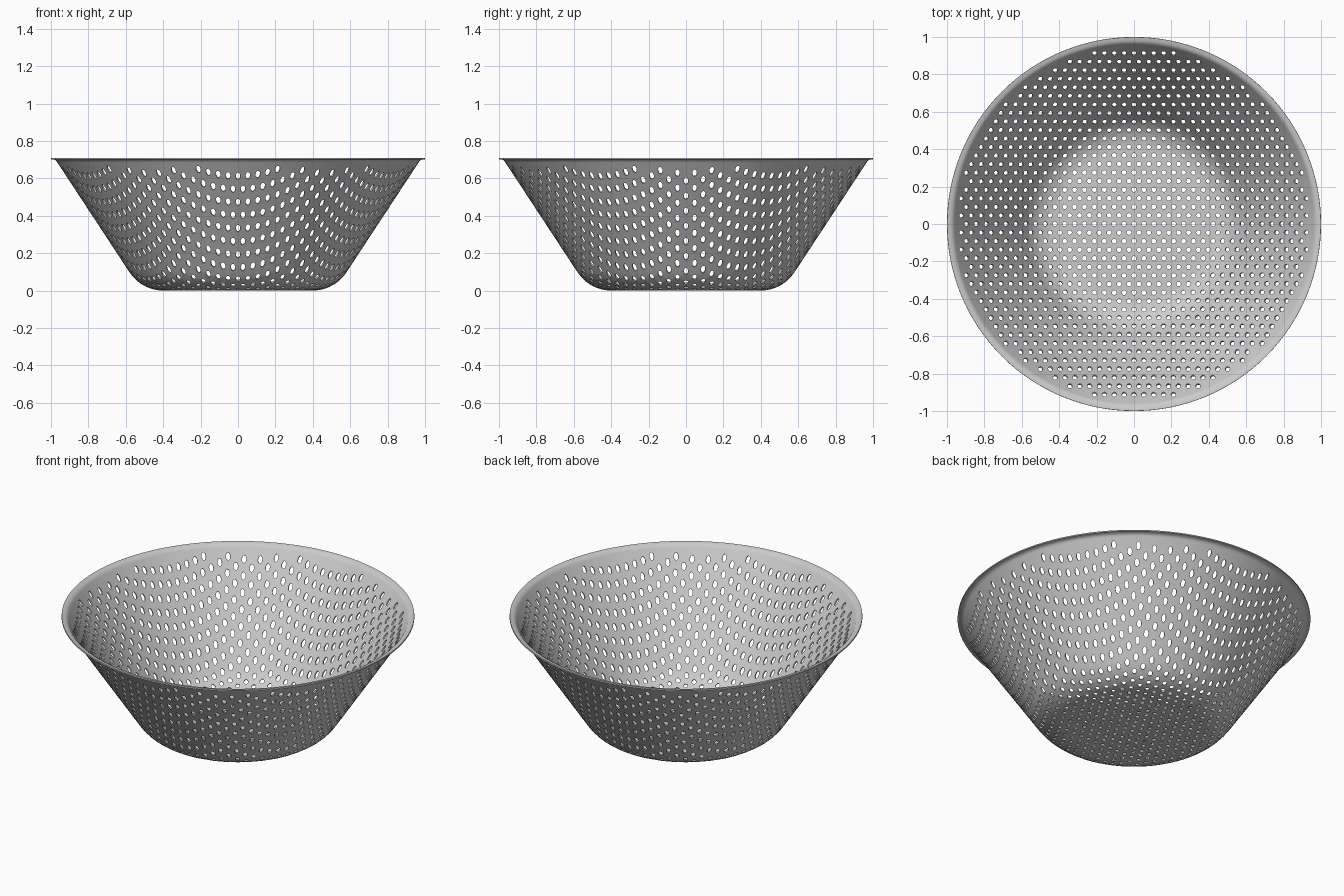
import bpy, bmesh, math
from mathutils import Vector
from mathutils.geometry import delaunay_2d_cdt

if "Cube" in bpy.data.objects:
    bpy.data.objects.remove(bpy.data.objects["Cube"])

PITCH, HOLE, SIDES, T = 0.053, 0.0125, 12, 0.008
SEG = 128

# Outer profile (radius, height): flat base, rounded corner, sloped wall, flat lip
R0, ZC = 0.40, 0.215
A = math.radians(55.2)
prof = [(0, 0), (R0, 0)]
for i in range(1, 9):
    a = A * i / 8
    prof.append((R0 + ZC * math.sin(a), ZC * (1 - math.cos(a))))
prof += [(0.966, 0.685), (0.972, 0.694), (0.982, 0.7), (1.0, 0.702)]

def height(r):
    for (r0, z0), (r1, z1) in zip(prof, prof[1:]):
        if r <= r1:
            return z0 + (z1 - z0) * (r - r0) / (r1 - r0)
    return prof[-1][1]

# Hole centres on a flat triangular grid
row = PITCH * math.sqrt(3) / 2
centres = []
for j in range(-30, 31):
    for i in range(-30, 31):
        c = Vector(((i + 0.5 * (j % 2)) * PITCH, j * row))
        if c.length < 0.957 - HOLE / 2:
            centres.append(c)

# Flat outline: lip rings plus hole loops, triangulated
pts, edges = [], []
def loop(c, r, n):
    s = len(pts)
    for k in range(n):
        a = math.tau * k / n
        pts.append(c + Vector((r * math.cos(a), r * math.sin(a))))
        edges.append((s + k, s + (k + 1) % n))
for r, _ in prof[-4:]:
    loop(Vector((0, 0)), r, SEG)
for c in centres:
    loop(c, HOLE, SIDES)
vs, _, fs, *_ = delaunay_2d_cdt(pts, edges, [], 1, 1e-6)

def in_hole(p):
    j = round(p.y / row)
    for jj in (j - 1, j, j + 1):
        o = 0.5 * (jj % 2)
        i = round(p.x / PITCH - o)
        c = Vector(((i + o) * PITCH, jj * row))
        if (p - c).length < HOLE * 0.93 and c.length < 0.957 - HOLE / 2:
            return True
    return False

# Raise the perforated sheet into a bowl
bm = bmesh.new()
bv = [bm.verts.new((v.x, v.y, height(v.length))) for v in vs]
for f in fs:
    if not in_hole(sum((vs[i] for i in f), Vector((0, 0))) / len(f)):
        bm.faces.new([bv[i] for i in f])
bmesh.ops.delete(bm, geom=[v for v in bm.verts if not v.link_faces], context='VERTS')
me = bpy.data.meshes.new("colander_bowl")
bm.to_mesh(me)
bm.free()
bowl = bpy.data.objects.new("colander_bowl", me)
bpy.context.collection.objects.link(bowl)

# Sheet thickness, grown inward
m = bowl.modifiers.new("thickness", 'SOLIDIFY')
m.thickness, m.offset = T, 1
bpy.context.view_layer.objects.active = bowl
bowl.select_set(True)
bpy.ops.object.modifier_apply(modifier=m.name)
bpy.ops.object.shade_smooth_by_angle(angle=math.radians(35))
